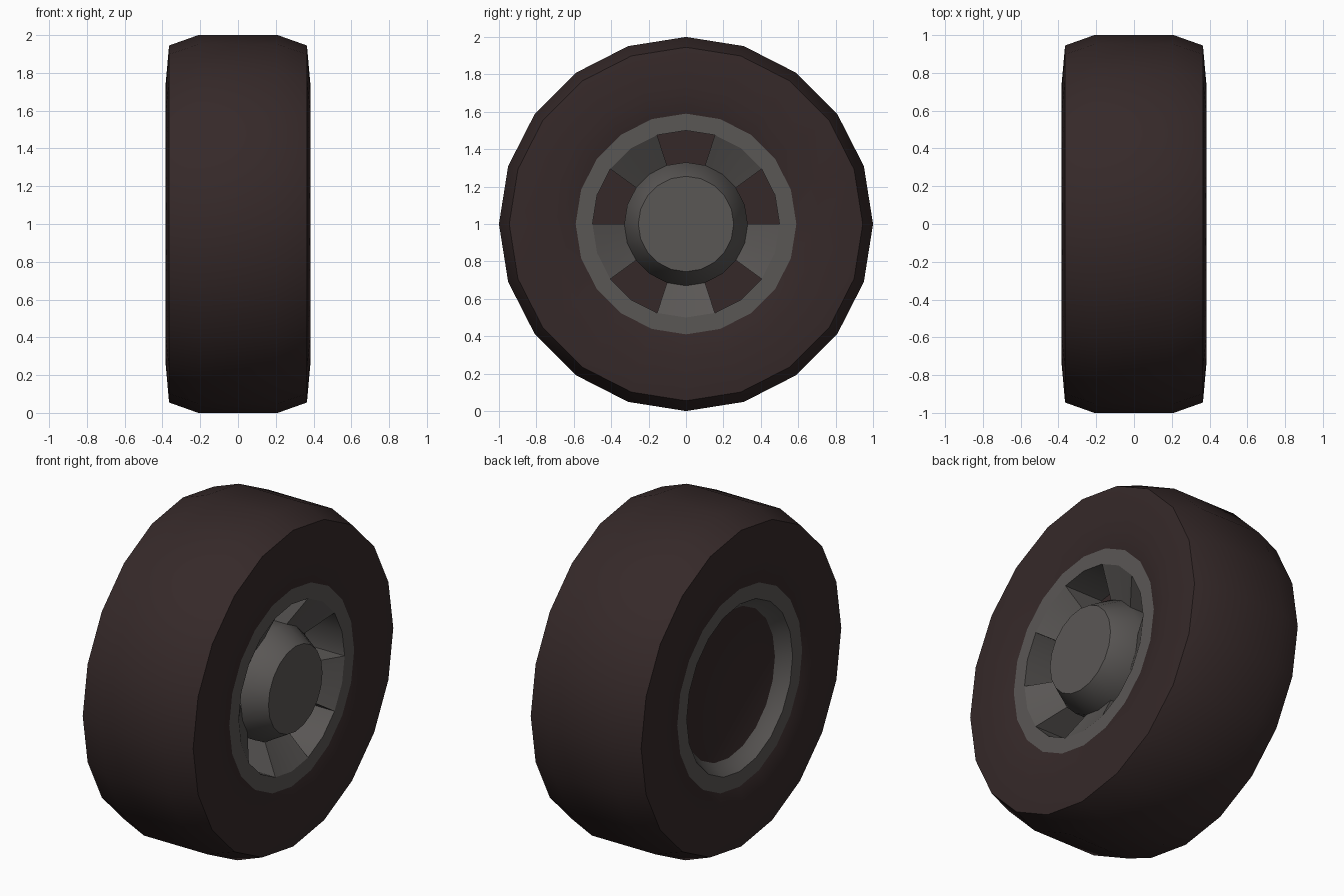
import bpy, bmesh, math

if "Cube" in bpy.data.objects:
    bpy.data.objects.remove(bpy.data.objects["Cube"])

SIDES = 20
CZ = 1.0


def material(name, rgb):
    m = bpy.data.materials.new(name)
    m.diffuse_color = (*rgb, 1)
    m.use_nodes = True
    m.node_tree.nodes["Principled BSDF"].inputs["Base Color"].default_value = m.diffuse_color
    return m


RUBBER = material("dark_rubber", (0.036, 0.022, 0.022))
METAL = material("grey_metal", (0.102, 0.095, 0.091))


def sweep(bm, profile, start=0, count=SIDES, closed=True):
    """Turn an (x, radius) profile around the wheel axis over some of the sides."""
    full = count == SIDES
    rings = []
    for k in range(start, start + count + (0 if full else 1)):
        a = 2 * math.pi * k / SIDES
        rings.append([bm.verts.new((x, r * math.cos(a), CZ + r * math.sin(a)))
                      for x, r in profile])
    n = len(profile)
    for i in range(count):
        p, q = rings[i], rings[(i + 1) % len(rings)]
        for j in range(n if closed else n - 1):
            h = (j + 1) % n
            bm.faces.new((p[j], p[h], q[h], q[j]))
    if not full:
        bm.faces.new(rings[0])
        bm.faces.new(rings[-1])
    elif not closed:
        # flat discs at both ends
        bm.faces.new([r[0] for r in rings])
        bm.faces.new([r[-1] for r in rings])


def finish(bm, name, mat):
    bmesh.ops.recalc_face_normals(bm, faces=bm.faces)
    me = bpy.data.meshes.new(name)
    bm.to_mesh(me)
    bm.free()
    ob = bpy.data.objects.new(name, me)
    bpy.context.collection.objects.link(ob)
    me.materials.append(mat)
    bpy.ops.object.select_all(action='DESELECT')
    ob.select_set(True)
    bpy.context.view_layer.objects.active = ob
    bpy.ops.object.shade_smooth_by_angle(angle=math.radians(30))


def lathe(name, profile, mat, closed=True):
    bm = bmesh.new()
    sweep(bm, profile, closed=closed)
    finish(bm, name, mat)


# tyre with the dark core seen through the rim
lathe("tyre", [(0.10, 0.50), (0.355, 0.59), (0.385, 0.72), (0.365, 0.945), (0.21, 1.0),
               (-0.21, 1.0), (-0.365, 0.945), (-0.385, 0.72), (-0.355, 0.59),
               (-0.28, 0.44)], RUBBER, closed=False)

# outer rim with its straight barrel, and the inner rim lip
lathe("outer_rim", [(0.355, 0.59), (0.355, 0.50), (0.10, 0.50)], METAL)
lathe("inner_rim", [(-0.355, 0.59), (-0.355, 0.50), (-0.31, 0.47), (-0.28, 0.44)], METAL)

# protruding hub
lathe("hub", [(0.10, 0.33), (0.25, 0.33), (0.38, 0.255)], METAL, closed=False)

# five sloping spokes
bm = bmesh.new()
for i in range(5):
    sweep(bm, [(0.355, 0.50), (0.10, 0.50), (0.10, 0.33), (0.25, 0.33)],
          start=2 + 4 * i, count=2)
finish(bm, "spokes", METAL)
